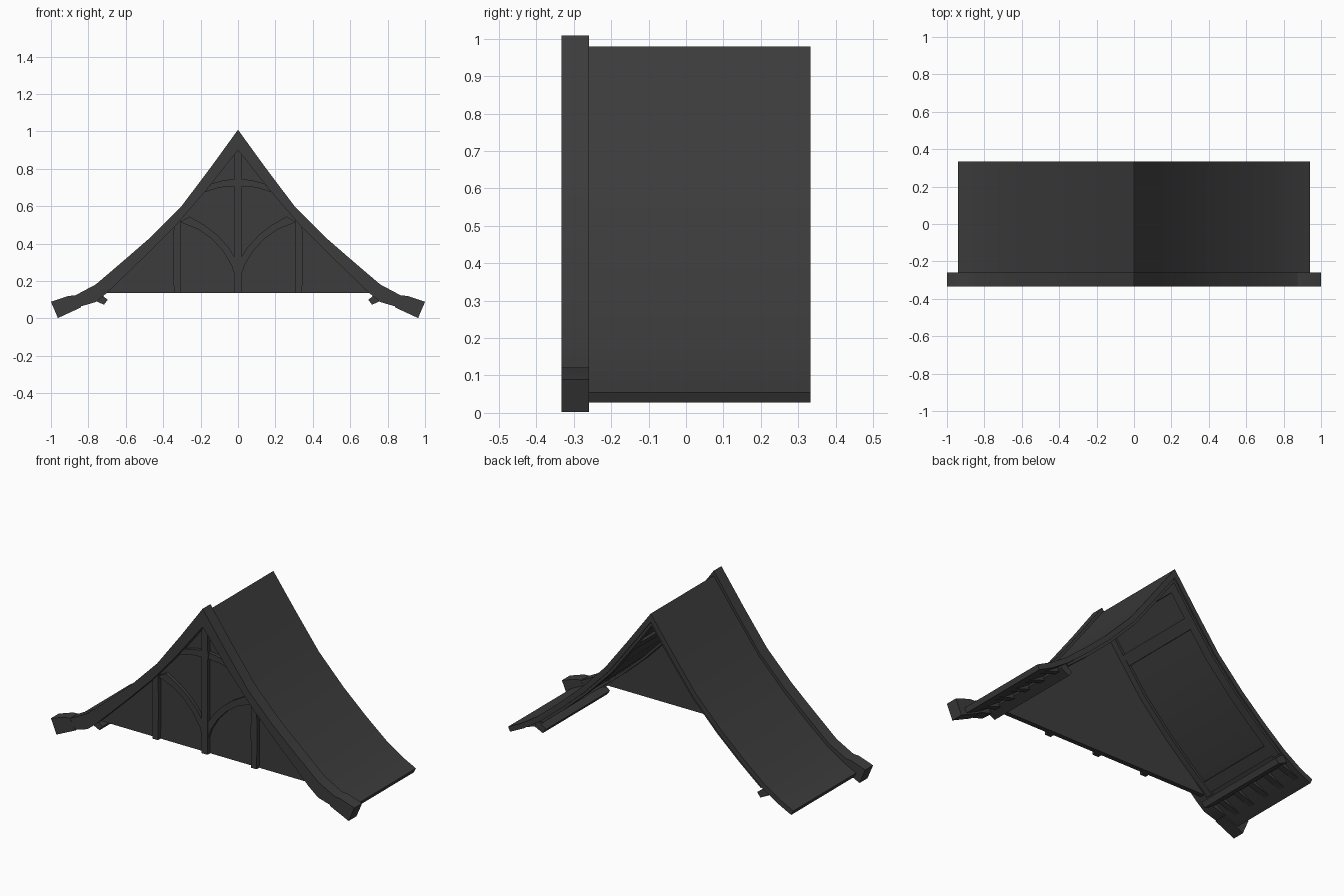
import bpy, bmesh
from mathutils import Vector

if "Cube" in bpy.data.objects:
    bpy.data.objects.remove(bpy.data.objects["Cube"])

mat = bpy.data.materials.new("dark_timber")
mat.diffuse_color = (0.045, 0.045, 0.045, 1)
mat.use_nodes = True
mat.node_tree.nodes["Principled BSDF"].inputs["Base Color"].default_value = mat.diffuse_color


def prism(name, polys, y0, y1):
    """Extrude one or more xz outlines between two y depths."""
    bm = bmesh.new()
    for poly in polys:
        face = bm.faces.new([bm.verts.new((x, y0, z)) for x, z in poly])
        ext = bmesh.ops.extrude_face_region(bm, geom=[face])
        moved = [v for v in ext["geom"] if isinstance(v, bmesh.types.BMVert)]
        bmesh.ops.translate(bm, verts=moved, vec=(0, y1 - y0, 0))
    bmesh.ops.recalc_face_normals(bm, faces=bm.faces)
    me = bpy.data.meshes.new(name)
    bm.to_mesh(me)
    bm.free()
    ob = bpy.data.objects.new(name, me)
    me.materials.append(mat)
    bpy.context.collection.objects.link(ob)
    bpy.ops.object.select_all(action='DESELECT')
    ob.select_set(True)
    bpy.context.view_layer.objects.active = ob
    bpy.ops.object.shade_smooth_by_angle(angle=0.5)
    return ob


def flip(pts):
    return [(-x, z) for x, z in pts]


def both(poly):
    return [poly, flip(poly)]


def closed(outer, inner):
    """Symmetric band: both edges start on the ridge line x = 0."""
    return [flip(outer)[::-1] + outer[1:] + inner[::-1] + flip(inner)[1:]]


# Roof curve and helpers that follow it
ROOF = [(0, .98), (.144, .785), (.3, .58), (.465, .41), (.61, .28),
        (.75, .165), (.85, .1), (.94, .055)]


def offset(pts, d):
    out = []
    for i, p in enumerate(pts):
        a, b = Vector(pts[max(i - 1, 0)]), Vector(pts[min(i + 1, len(pts) - 1)])
        t = (b - a).normalized()
        out.append((0, p[1] - d / t.x) if p[0] == 0 else (p[0] + t.y * d, p[1] - t.x * d))
    return out


def height(x):
    for (xa, za), (xb, zb) in zip(ROOF, ROOF[1:]):
        if x <= xb:
            return za + (zb - za) * (x - xa) / (xb - xa)


def section(x0, x1):
    mid = [p for p in ROOF if x0 < p[0] < x1]
    return [(x0, height(x0))] + mid + [(x1, height(x1))]


def strip(x0, x1, d0, d1):
    s = section(x0, x1)
    return offset(s, d0) + offset(s, d1)[::-1]


# Roof shell
prism("roof_shell", closed(ROOF, offset(ROOF, .03)), -.265, .333)

# Soffit frame: sloping rails at front and back, cross rails between
for label, y0, y1 in (("front", -.26, -.225), ("back", .275, .325)):
    prism("soffit_rail_" + label, both(strip(.03, .75, .028, .045)), y0, y1)
for i, (x0, x1) in enumerate([(.03, .06), (.15, .19), (.69, .74)]):
    prism("soffit_cross_rail_%d" % i, both(strip(x0, x1, .028, .044)), -.225, .275)

# Eave beam and tapered brackets
prism("eave_beam", both([(.697, .1), (.717, .073), (.772, .1), (.752, .145)]), -.28, .325)
bracket = [(.75, .145), (.755, .095), (.83, .07), (.915, .04), (.91, .055)]
for i in range(5):
    y = -.2 + i * .12
    prism("eave_bracket_%d" % i, both(bracket), y - .018, y + .018)

# Bargeboard along the front gable, with heavier tails
outer = [(0, 1.009), (.144, .81), (.3, .603), (.465, .436), (.61, .31), (.76, .182), (.88, .118)]
inner = [(0, .9), (.17, .685), (.33, .5), (.5, .33), (.7, .137), (.76, .088), (.85, .062)]
prism("bargeboard", closed(outer, inner), -.333, -.26)
tail = [(.875, .122), (.905, .121), (1, .089), (.963, .002), (.838, .06)]
prism("bargeboard_tail", both(tail), -.3335, -.2595)

# Recessed gable wall
wall = [(0, .93), (.17, .71), (.33, .525), (.5, .355), (.72, .137)]
prism("gable_wall", [flip(wall)[::-1] + wall[1:]], -.29, -.262)

# Posts and curved braces
prism("king_post", [[(-.02, .137), (.02, .137), (.02, .7), (.025, .73), (.02, .76), (.02, .9),
                     (-.02, .9), (-.02, .76), (-.025, .73), (-.02, .7)]], -.315, -.28)
prism("side_post", both([(.307, .137), (.343, .137), (.346, .35), (.343, .5),
                         (.307, .53), (.304, .35)]), -.315, -.28)
prism("lower_brace", both([(.26, .545), (.18, .5), (.11, .445), (.055, .385), (.015, .325),
                           (.015, .22), (.035, .285), (.08, .36), (.14, .425), (.21, .475),
                           (.31, .515)]), -.31, -.28)
prism("collar_brace", both([(.01, .745), (.07, .74), (.14, .722), (.18, .675),
                            (.1, .7), (.01, .708)]), -.31, -.28)
